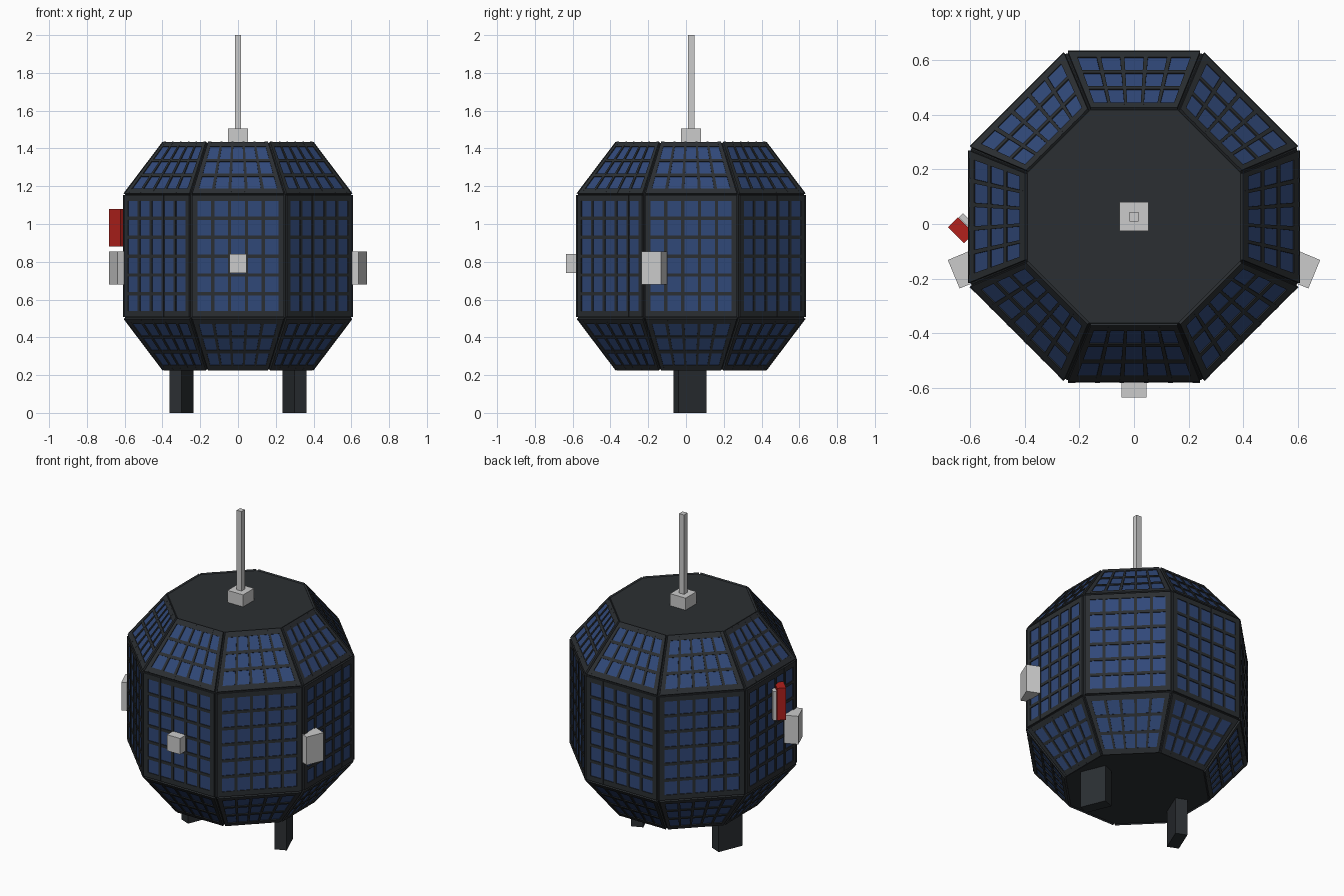
import bpy, bmesh
from math import radians, tan, sin, cos, pi
from mathutils import Vector, Matrix

if "Cube" in bpy.data.objects:
    bpy.data.objects.remove(bpy.data.objects["Cube"])

CY = 0.027                      # body axis offset in y
T = tan(pi / 8)                 # half side / apothem of an octagon
RINGS = [(0.39, 0.23), (0.598, 0.505), (0.598, 1.155), (0.39, 1.43)]
ROWS = [3, 6, 3]
COLS = 5


def material(name, rgb):
    m = bpy.data.materials.new(name)
    m.diffuse_color = (*rgb, 1)
    m.use_nodes = True
    m.node_tree.nodes["Principled BSDF"].inputs["Base Color"].default_value = m.diffuse_color
    return m


DARK = material("dark_metal", (0.024, 0.028, 0.032))
BLUE = material("solar_blue", (0.03, 0.065, 0.19))
RED = material("red_paint", (0.45, 0.015, 0.012))
GREY = material("light_metal", (0.55, 0.58, 0.57))


def finish(name, bm, mat):
    bmesh.ops.recalc_face_normals(bm, faces=bm.faces)
    me = bpy.data.meshes.new(name)
    bm.to_mesh(me)
    bm.free()
    me.materials.append(mat)
    ob = bpy.data.objects.new(name, me)
    bpy.context.collection.objects.link(ob)
    return ob


def box(name, centre, size, mat, angle=0):
    bm = bmesh.new()
    M = Matrix.Translation(centre) @ Matrix.Rotation(radians(angle), 4, 'Z') @ Matrix.Diagonal((*size, 1))
    bmesh.ops.create_cube(bm, size=1, matrix=M)
    return finish(name, bm, mat)


def loft(bm, loops):
    rings = [[bm.verts.new(p) for p in loop] for loop in loops]
    n = len(rings[0])
    for a, b in zip(rings, rings[1:]):
        for i in range(n):
            bm.faces.new((a[i], a[(i + 1) % n], b[(i + 1) % n], b[i]))
    bm.faces.new(rings[0][::-1])
    bm.faces.new(rings[-1])


# octagonal core
bm = bmesh.new()
loft(bm, [[(a / cos(pi / 8) * cos((i + .5) * pi / 4), CY + a / cos(pi / 8) * sin((i + .5) * pi / 4), z)
           for i in range(8)] for a, z in RINGS])
finish("body_core", bm, DARK)


def slab(bm, side, band, u0, u1, v0, v1, d0, d1):
    """Plate on one facet: u across (-1..1), v up (0..1), d outwards."""
    (a0, z0), (a1, z1) = RINGS[band], RINGS[band + 1]
    n = Vector((z1 - z0, 0, a0 - a1)).normalized()
    R = Matrix.Rotation(side * pi / 4, 3, 'Z')

    def pt(u, v, d):
        a = a0 + (a1 - a0) * v
        return R @ (Vector((a, u * a * T, z0 + (z1 - z0) * v)) + n * d) + Vector((0, CY, 0))
    loft(bm, [[pt(u, v, d) for u, v in ((u0, v0), (u1, v0), (u1, v1), (u0, v1))] for d in (d0, d1)])


# solar cells and the raised frames around them
cells, frames = bmesh.new(), bmesh.new()
for side in range(8):
    for band, rows in enumerate(ROWS):
        height = (Vector(RINGS[band + 1]) - Vector(RINGS[band])).length
        e, w = 0.025 / height, 0.009 / height       # border and half bar in v
        eu, wu = 0.10, 0.034                        # border and half bar in u
        us = [-1 + eu + 2 * (1 - eu) * i / COLS for i in range(COLS + 1)]
        vs = [e + (1 - 2 * e) * i / rows for i in range(rows + 1)]
        for i in range(COLS):
            for j in range(rows):
                slab(cells, side, band, us[i], us[i + 1], vs[j], vs[j + 1], -0.003, 0.006)
        for i, u in enumerate(us):
            lo = -0.98 if i == 0 else u - wu
            hi = 0.98 if i == COLS else u + wu
            slab(frames, side, band, lo, hi, 0.004, 0.996, -0.003, 0.011)
        for j, v in enumerate(vs):
            lo = 0.004 if j == 0 else v - w
            hi = 0.996 if j == rows else v + w
            slab(frames, side, band, -0.98, 0.98, lo, hi, -0.003, 0.0105)
finish("solar_cells", cells, BLUE)
finish("panel_frames", frames, DARK)

# antenna on top
box("mast_base", (0, CY, 1.465), (0.107, 0.107, 0.08), GREY)
box("mast", (0, CY, 1.75), (0.034, 0.034, 0.5), GREY)

# front sensor
box("front_sensor", (0, -0.6, 0.79), (0.09, 0.07, 0.10), GREY)

# mirrored side blocks and feet
for s, label in ((1, "right"), (-1, "left")):
    box(label + "_side_block", (s * 0.61, -0.163, 0.768), (0.11, 0.113, 0.175), GREY, -s * 22.5)
    box(label + "_leg", (s * 0.30, 0.022, 0.12), (0.07, 0.161, 0.24), DARK, s * 22.5)

# red tag with its backing plate on the left
box("red_tag", (-0.634, -0.023, 0.98), (0.084, 0.052, 0.2), RED, -45)
box("tag_backing", (-0.6105, 0.0075, 0.97), (0.068, 0.022, 0.18), GREY, -45)
